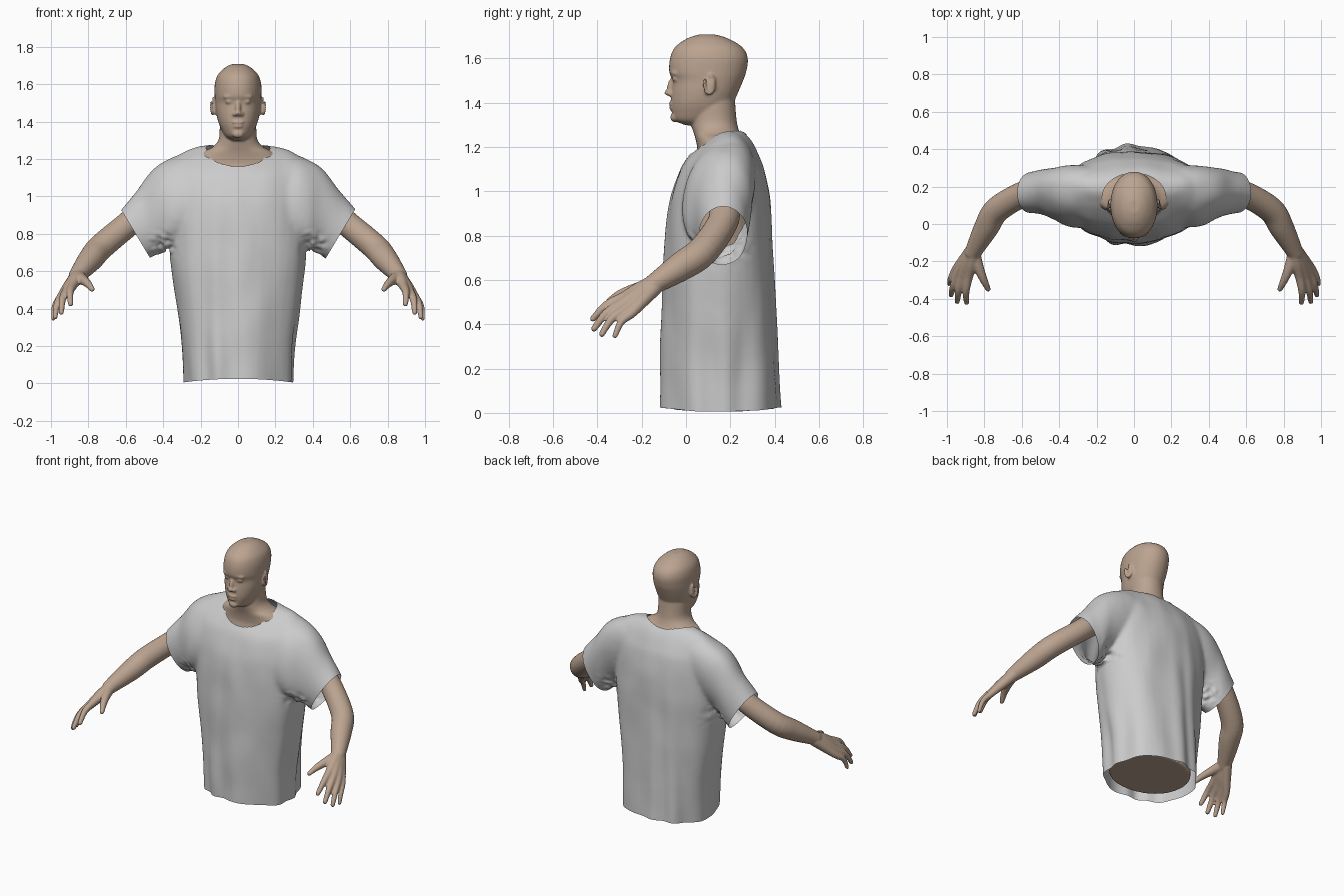
import bpy, bmesh, math
from mathutils import Vector, Matrix, noise

if "Cube" in bpy.data.objects:
    bpy.data.objects.remove(bpy.data.objects["Cube"])


def spline(rows, steps=5):
    """Catmull-Rom interpolation of rows of numbers."""
    p = [rows[0]] + list(rows) + [rows[-1]]
    out = []
    for i in range(1, len(p) - 2):
        for k in range(steps):
            t = k / steps
            out.append([0.5 * (2*b + (c-a)*t + (2*a-5*b+4*c-d)*t*t + (3*b-a-3*c+d)*t**3)
                        for a, b, c, d in zip(*p[i-1:i+3])])
    return out + [list(rows[-1])]


def ring(c, u, v, power=2.0, n=40):
    """Superellipse around c with half axes u and v."""
    pts = []
    for i in range(n):
        a = 2 * math.pi * i / n
        ca, sa = math.cos(a), math.sin(a)
        e = 2 / power
        pts.append(c + u * math.copysign(abs(ca)**e, ca) + v * math.copysign(abs(sa)**e, sa))
    return pts


def loft(bm, rings):
    loops = [[bm.verts.new(p) for p in r] for r in rings]
    n = len(loops[0])
    for a, b in zip(loops, loops[1:]):
        for i in range(n):
            bm.faces.new((a[i], a[(i+1) % n], b[(i+1) % n], b[i]))
    bm.faces.new(loops[0][::-1])
    bm.faces.new(loops[-1])


def trunk(bm, rows, power):
    """Horizontal sections: z, front y, back y, half width."""
    loft(bm, [ring(Vector((0, (f+b)/2, z)), Vector((w, 0, 0)), Vector((0, (b-f)/2, 0)), power)
              for z, f, b, w in spline(rows)])


def limb(bm, rows, s):
    """Round tube with ball ends: x, y, z, radius."""
    rows = spline([(s*x, y, z, r) for x, y, z, r in rows])
    pts = [Vector(r[:3]) for r in rows]
    rings = []
    for i, p in enumerate(pts):
        t = (pts[min(i+1, len(pts)-1)] - pts[max(i-1, 0)]).normalized()
        u = t.cross(Vector((0, 1, 0.3))).normalized()
        rings.append(ring(p, u * rows[i][3], t.cross(u) * rows[i][3], 2, 20))
    loft(bm, rings)
    ball(bm, pts[-1], [rows[-1][3]] * 3)
    ball(bm, pts[0], [rows[0][3]] * 3)


def ball(bm, c, r, rot=(0, 0, 0)):
    m = Matrix.Translation(c)
    for a, ax in zip(rot, 'XYZ'):
        m = m @ Matrix.Rotation(math.radians(a), 4, ax)
    bmesh.ops.create_uvsphere(bm, u_segments=24, v_segments=14, radius=1,
                              matrix=m @ Matrix.Diagonal((*r, 1)))


def fuse(bm, name, voxel, smooth):
    """Merge overlapping solids into one smooth skin."""
    bmesh.ops.recalc_face_normals(bm, faces=bm.faces)
    me = bpy.data.meshes.new(name)
    bm.to_mesh(me)
    bm.free()
    ob = bpy.data.objects.new(name, me)
    bpy.context.collection.objects.link(ob)
    m = ob.modifiers.new("fuse", 'REMESH')
    m.mode, m.voxel_size, m.use_smooth_shade = 'VOXEL', voxel, True
    m = ob.modifiers.new("soften", 'SMOOTH')
    m.factor, m.iterations = 0.5, smooth
    dg = bpy.context.evaluated_depsgraph_get()
    ob.data = bpy.data.meshes.new_from_object(ob.evaluated_get(dg))
    ob.modifiers.clear()
    return ob


# ---- body: torso, neck and head
bm = bmesh.new()
trunk(bm, [(.05, -.075, .38, .262), (.5, -.06, .36, .30), (.8, -.055, .355, .325), (1.0, -.025, .34, .33),
           (1.1, .03, .318, .315), (1.16, .05, .295, .275), (1.2, .05, .275, .235), (1.24, .042, .256, .185),
           (1.265, .034, .243, .135), (1.31, .022, .23, .102), (1.4, .02, .222, .097),
           (1.48, .03, .22, .09)], 2.1)
trunk(bm, [(1.298, .0, .12, .035), (1.32, -.05, .16, .066), (1.36, -.064, .20, .09),
           (1.40, -.068, .215, .106), (1.45, -.066, .237, .117), (1.50, -.062, .258, .122),
           (1.54, -.076, .272, .125), (1.60, -.072, .279, .124), (1.65, -.05, .255, .108),
           (1.69, .005, .19, .068), (1.708, .06, .13, .03)], 2.1)
# nose, lips and chin
ball(bm, (0, -.066, 1.475), (.015, .019, .042), (-14, 0, 0))
ball(bm, (0, -.081, 1.445), (.017, .017, .014))
ball(bm, (0, -.066, 1.395), (.031, .012, .01))
ball(bm, (0, -.064, 1.376), (.027, .012, .01))
ball(bm, (0, -.051, 1.334), (.032, .02, .022))
for s in (-1, 1):
    # nostrils, brows, eyes, ears
    ball(bm, (s*.017, -.07, 1.44), (.013, .014, .012))
    ball(bm, (s*.042, -.054, 1.535), (.038, .015, .013), (0, s*6, s*14))
    ball(bm, (s*.045, -.043, 1.507), (.023, .02, .013))
    ball(bm, (s*.126, .104, 1.478), (.011, .024, .042), (-10, 0, s*-25))
    for k in range(15):
        a = math.radians(-70 + 20*k)
        y, z = -.025*math.cos(a), .042*math.sin(a)
        ball(bm, (s*(.136 + .3*y), .105 - y*.9, 1.483 - z), (.008, .008, .008))
    # shoulder, arm and forearm
    limb(bm, [(.3, .18, 1.06, .085), (.38, .18, 1.04, .085), (.48, .175, .945, .074),
              (.58, .165, .858, .069), (.73, .078, .732, .07), (.79, -.02, .662, .066),
              (.86, -.15, .578, .045)], s)
    # fingers, running back into the palm
    for base, knuckle, tip, r in (
            ((.855, -.15, .585), (.885, -.28, .522), (.895, -.42, .425), 1.1),
            ((.86, -.15, .578), (.915, -.283, .496), (.945, -.415, .38), 1.1),
            ((.865, -.15, .57), (.94, -.268, .472), (.978, -.38, .355), 1.05),
            ((.87, -.145, .562), (.955, -.245, .45), (.988, -.32, .348), .95)):
        b, k, t = map(Vector, (base, knuckle, tip))
        mid = (k + t) / 2 + Vector((.008, -.01, .012))
        limb(bm, [(*b, .036), (*((b+k)/2), .031*r), (*k, .023*r), (*mid, .0178*r), (*t, .013*r)], s)
    # thumb
    limb(bm, [(.855, -.16, .572, .035), (.83, -.235, .555, .028), (.803, -.3, .533, .021),
              (.78, -.348, .504, .0145)], s)
body = fuse(bm, "body", .0065, 4)
skin = bpy.data.materials.new("skin")
skin.diffuse_color = (.5, .37, .28, 1)
skin.use_nodes = True
skin.node_tree.nodes["Principled BSDF"].inputs["Base Color"].default_value = skin.diffuse_color
body.data.materials.clear()
body.data.materials.append(skin)

# ---- shirt: solid torso and sleeves first
bm = bmesh.new()
trunk(bm, [(-.05, -.11, .425, .285), (.2, -.112, .412, .298), (.4, -.106, .402, .326), (.6, -.1, .393, .353),
           (.8, -.09, .387, .373), (.9, -.08, .38, .378), (1.0, -.06, .37, .382), (1.1, -.022, .35, .385),
           (1.15, .012, .33, .377), (1.2, .062, .305, .345), (1.235, .105, .283, .285), (1.265, .145, .255, .2),
           (1.28, .18, .23, .06)], 2.2)
for s in (-1, 1):
    # sleeve sections: top x z, bottom x z, centre y, half depth, backward lean
    loft(bm, [ring(Vector((s*(tx+bx)/2, y, (tz+bz)/2)),
                   Vector((s*(tx-bx)/2, lean, (tz-bz)/2)), Vector((0, h, 0)), 2.1)
              for tx, tz, bx, bz, y, h, lean in spline([
                  (.20, 1.235, .20, .8, .15, .15, .05), (.30, 1.222, .29, .77, .147, .155, .05),
                  (.385, 1.193, .36, .74, .15, .15, .045), (.455, 1.14, .41, .71, .16, .132, .03),
                  (.53, 1.04, .445, .685, .168, .12, .015), (.63, .92, .475, .67, .167, .108, 0),
                  (.69, .84, .53, .6, .165, .1, 0)])])
shirt = fuse(bm, "shirt", .011, 16)

# folds, then open the hem, cuffs and neckline
bm = bmesh.new()
bm.from_mesh(shirt.data)
bm.normal_update()
shifts = []
for v in bm.verts:
    x, y, z = v.co
    a = math.atan2(y - .15, x)
    d = .008 * max(0, 1 - z/1.1) * math.sin(9*a + 1.5*math.sin(3*a) + 1.2*z)
    d += .006 * noise.noise(Vector((x*9, y*9, z*4)))
    pit = math.exp(-((abs(x)-.4)**2 + (z-.74)**2) / .003)
    d += .03 * pit * noise.noise(Vector((x*30, y*16, z*34)))
    shifts.append(v.normal * (d + .003))
for v, d in zip(bm.verts, shifts):
    v.co += d


def cut(co, no, test):
    faces = [f for f in bm.faces if all(test(v.co) for v in f.verts)]
    geom = set(faces)
    for f in faces:
        geom.update(f.verts, f.edges)
    bmesh.ops.bisect_plane(bm, geom=list(geom), plane_co=co, plane_no=no, clear_outer=True)


cut((0, 0, .025), (0, 0, -1), lambda p: p.z < .3)
for s in (-1, 1):
    cut((s*.62, 0, .92), (s*.25, 0, -.15), lambda p: p.x*s > .41)
for v in bm.verts:
    if v.co.z < .12:
        v.co.z -= .024 * min(1, abs(v.co.x)/.29)**2 * (1 - v.co.z/.12)

NY, NA, NB = .142, .17, .13


def hole(p):
    return math.hypot(p.x/NA, (p.y-NY)/NB) if p.z > 1.08 else 9


bmesh.ops.delete(bm, geom=[f for f in bm.faces if all(hole(v.co) < 1 for v in f.verts)], context='FACES')
for v in bm.verts:
    h = hole(v.co)
    if h < 1:
        v.co.x /= h
        v.co.y = NY + (v.co.y - NY) / h
for f in bm.faces:
    f.smooth = True
bm.to_mesh(shirt.data)
bm.free()
